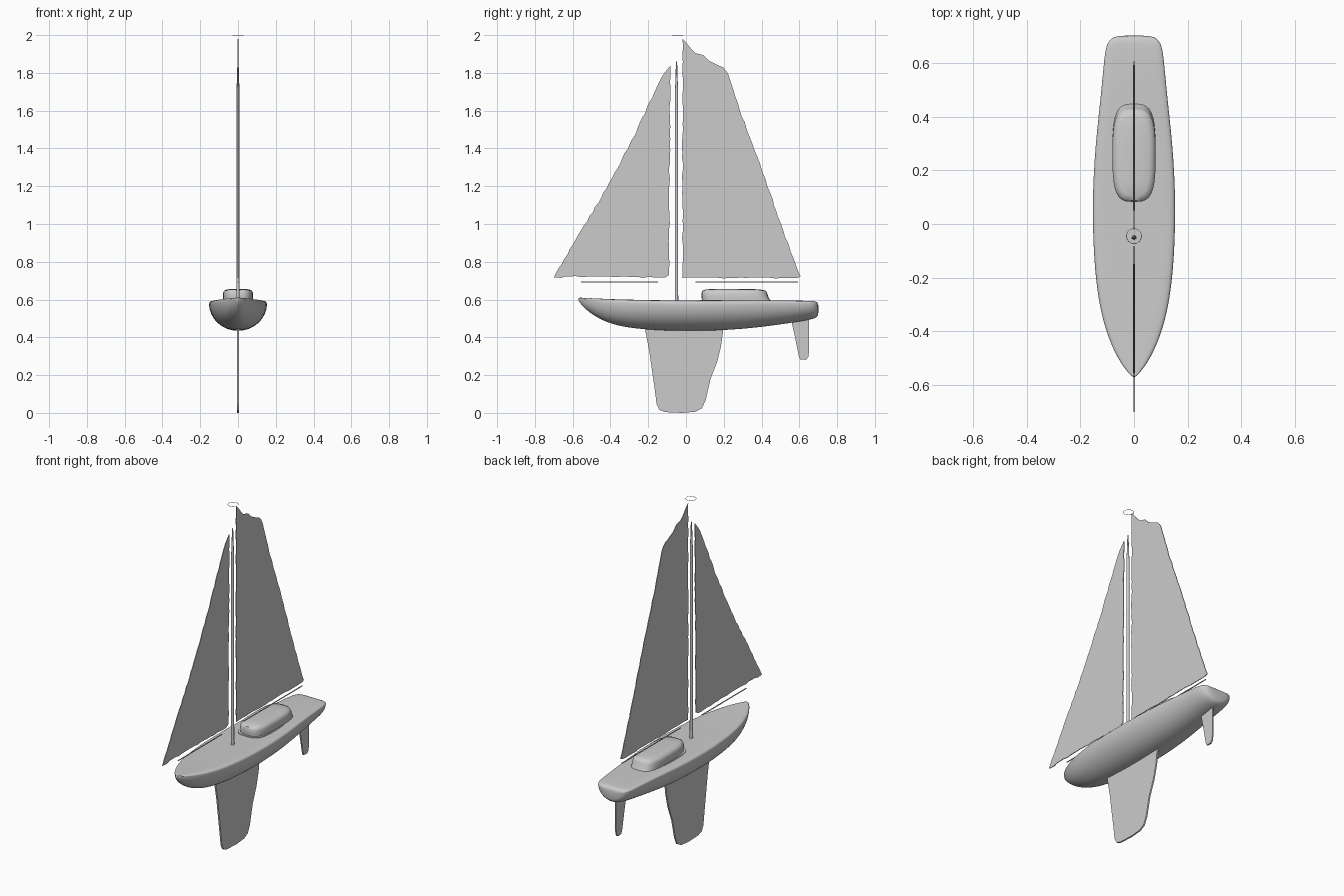
import bpy, bmesh, math, random
from mathutils import Vector

cube = bpy.data.objects.get("Cube")
if cube:
    bpy.data.objects.remove(cube, do_unlink=True)
random.seed(4)

grey = bpy.data.materials.new("plain grey")
grey.use_nodes = True
grey.diffuse_color = (0.6, 0.6, 0.6, 1)
grey.node_tree.nodes["Principled BSDF"].inputs["Base Color"].default_value = (0.6, 0.6, 0.6, 1)


def finish(name, bm, smooth=True):
    bmesh.ops.recalc_face_normals(bm, faces=bm.faces)
    mesh = bpy.data.meshes.new(name)
    bm.to_mesh(mesh)
    bm.free()
    mesh.materials.append(grey)
    ob = bpy.data.objects.new(name, mesh)
    bpy.context.collection.objects.link(ob)
    if smooth:
        bpy.ops.object.select_all(action='DESELECT')
        ob.select_set(True)
        bpy.context.view_layer.objects.active = ob
        bpy.ops.object.shade_smooth_by_angle(angle=math.radians(50))
    return ob


def loft(name, rings):
    """Skin closed rings of points and cap both ends."""
    bm = bmesh.new()
    loops = [[bm.verts.new(p) for p in ring] for ring in rings]
    n = len(loops[0])
    for a, b in zip(loops, loops[1:]):
        for i in range(n):
            j = (i + 1) % n
            bm.faces.new((a[i], a[j], b[j], b[i]))
    bm.faces.new(loops[0])
    bm.faces.new(loops[-1])
    return finish(name, bm)


def subdivide(ob):
    mod = ob.modifiers.new("smooth", 'SUBSURF')
    mod.levels = mod.render_levels = 2


def plate(name, outline, thick):
    """Thin upright sheet from a (y, z) outline."""
    bm = bmesh.new()
    face = bm.faces.new([bm.verts.new((-thick / 2, y, z)) for y, z in outline])
    out = bmesh.ops.extrude_face_region(bm, geom=[face])
    verts = [v for v in out["geom"] if isinstance(v, bmesh.types.BMVert)]
    bmesh.ops.translate(bm, verts=verts, vec=(thick, 0, 0))
    return finish(name, bm, smooth=False)


def ragged(outline, step, wobble):
    """Break an outline into short wavering pieces."""
    pts = []
    for a, b in zip(outline, outline[1:] + outline[:1]):
        a, b = Vector(a), Vector(b)
        count = max(1, round((b - a).length / step))
        side = Vector((b.y - a.y, a.x - b.x)).normalized()
        for i in range(count):
            shift = random.uniform(-wobble, wobble) if i else 0
            pts.append(a.lerp(b, i / count) + side * shift)
    return pts


def rod(name, p, q, r1, r2, sides=16):
    p, q = Vector(p), Vector(q)
    bm = bmesh.new()
    bmesh.ops.create_cone(bm, cap_ends=True, segments=sides, radius1=r1, radius2=r2, depth=(q - p).length)
    bmesh.ops.rotate(bm, verts=bm.verts, matrix=(q - p).to_track_quat('Z', 'Y').to_matrix())
    bmesh.ops.translate(bm, verts=bm.verts, vec=(p + q) / 2)
    return finish(name, bm)


# Hull: y, half width, keel height, deck height
stations = [(-.57, .003, .597, .610), (-.555, .022, .572, .610), (-.5, .062, .52, .607),
            (-.4, .107, .467, .602), (-.25, .142, .441, .598), (0, .158, .431, .594),
            (.25, .150, .438, .595), (.45, .127, .460, .597), (.6, .113, .483, .594),
            (.66, .106, .494, .593), (.69, .09, .503, .59), (.702, .06, .52, .578)]
rings = []
for y, w, low, high in stations:
    edge = high - (high - low) * .09
    ring = []
    for i in range(17):
        a = math.pi * i / 16
        ring.append((w * math.cos(a), y, edge - (edge - low) * math.sin(a)))
    for x in (-.96, -.85, -.45, 0, .45, .85, .96):
        ring.append((w * x, y, high - (.005 if abs(x) > .9 else 0)))
    rings.append(ring)
subdivide(loft("hull", rings))


# Cabin: stacked rounded outlines, sloping down to the back
def deck_ring(front, back, width, z, slope=0):
    ring = []
    for i in range(32):
        a = math.tau * i / 32
        c, s = math.cos(a), math.sin(a)
        x = width * math.copysign(abs(c) ** .6, c)
        t = math.copysign(abs(s) ** .6, s)
        y = (front + back) / 2 + (back - front) / 2 * t
        ring.append((x, y, z - slope * max(0, t)))
    return ring


loft("cabin", [deck_ring(.085, .455, .080, .585), deck_ring(.083, .437, .080, .61),
               deck_ring(.082, .430, .080, .632), deck_ring(.087, .422, .074, .647),
               deck_ring(.105, .400, .058, .654, .002), deck_ring(.16, .35, .03, .656)])
loft("cabin_trim", [deck_ring(.073, .38, .087, .585), deck_ring(.073, .38, .087, .598)])

# Fins under the hull
plate("keel", [(-.22, .46), (-.195, .33), (-.165, .12), (-.155, .045), (-.14, .015), (-.11, .004),
               (-.02, 0), (.05, .006), (.085, .025), (.105, .07), (.13, .18), (.165, .27),
               (.185, .35), (.2, .46)], .009)
plate("rudder", [(.555, .50), (.575, .41), (.597, .3), (.605, .283), (.635, .281), (.647, .295),
                 (.652, .33), (.652, .51)], .008)

# Sails with frayed edges
plate("main_sail", ragged([(-.018, .715), (.59, .715), (.607, .722), (.555, .85), (.40, 1.29),
                           (.28, 1.62), (.225, 1.79), (.195, 1.83), (.12, 1.865), (.09, 1.895),
                           (.05, 1.905), (-.018, 1.98)], .03, .003), .004)
plate("front_sail", ragged([(-.70, .717), (-.66, .715), (-.64, .722), (-.11, .717), (-.09, .73),
                            (-.083, 1.838), (-.13, 1.775), (-.28, 1.455), (-.42, 1.19),
                            (-.60, .89)], .03, .003), .004)

# Mast, booms and masthead ring
rod("mast", (0, -.05, .59), (0, -.05, 1.7), .009, .008)
rod("mast_tip", (0, -.05, 1.7), (0, -.05, 1.86), .008, .003)
rod("main_boom", (0, .05, .692), (0, .592, .692), .003, .003, 8)
rod("front_boom", (0, -.555, .692), (0, -.148, .692), .003, .003, 8)
loops = []
bpy.ops.mesh.primitive_torus_add(major_radius=.028, minor_radius=.001, major_segments=32,
                                 minor_segments=6, location=(0, -.045, 1.999))
ring = bpy.context.object
ring.name = "masthead_ring"
ring.data.materials.append(grey)
bpy.ops.object.shade_smooth_by_angle()
